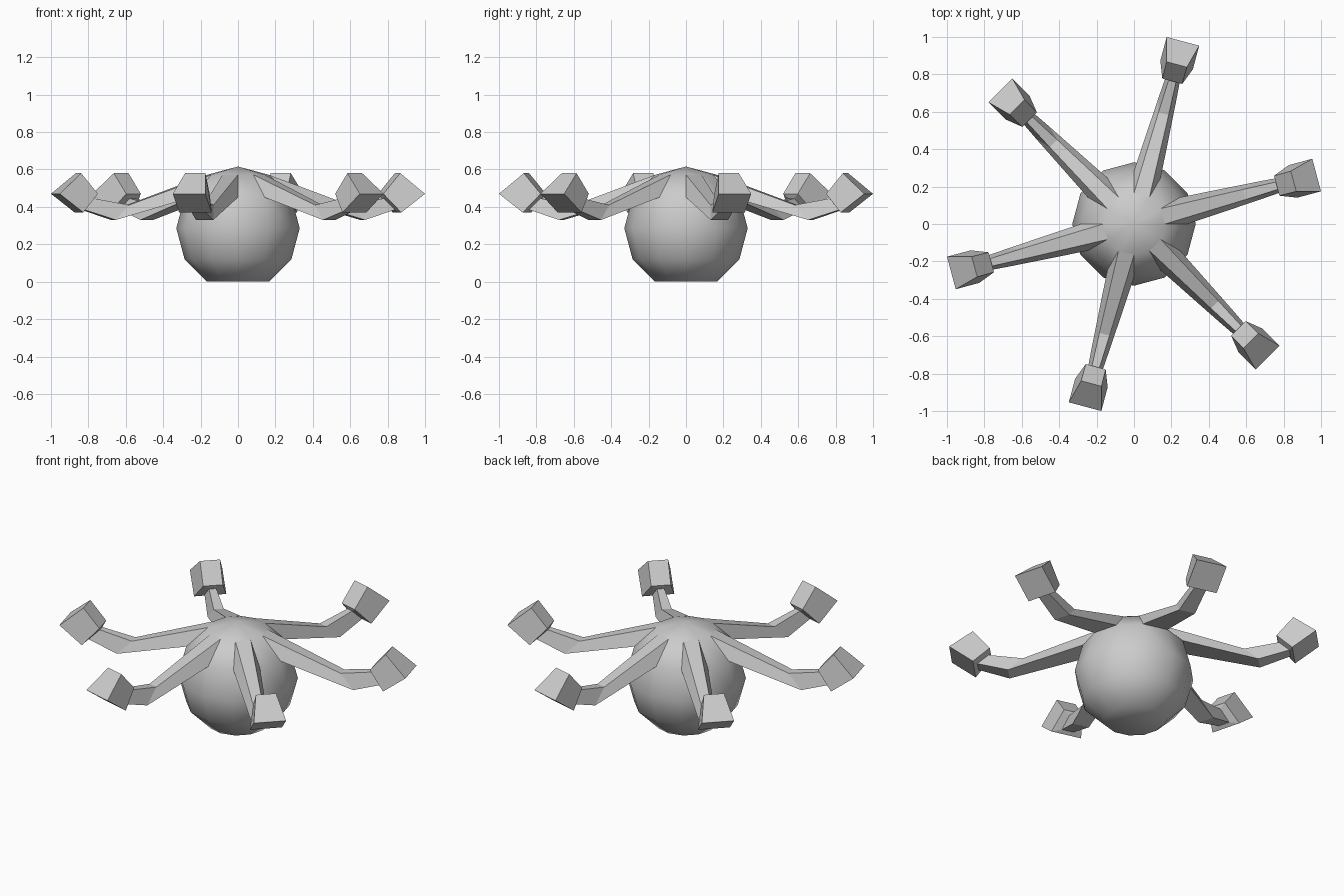
import bpy, bmesh
from math import sin, cos, pi, radians, atan2, degrees
from mathutils import Vector

if "Cube" in bpy.data.objects:
    bpy.data.objects.remove(bpy.data.objects["Cube"])

R = 0.33
CZ = R * cos(radians(30))          # body rests on its flattened lowest ring


def add_object(name, bm):
    bmesh.ops.recalc_face_normals(bm, faces=bm.faces)
    mesh = bpy.data.meshes.new(name)
    bm.to_mesh(mesh)
    bm.free()
    obj = bpy.data.objects.new(name, mesh)
    bpy.context.collection.objects.link(obj)
    return obj


# Body: 12-sided ball, flat base, arm sockets opened in the upper band
bm = bmesh.new()
bmesh.ops.create_uvsphere(bm, u_segments=12, v_segments=6, radius=R)
for v in bm.verts:
    v.co.z = max(v.co.z + CZ, 0)
sockets = []
for f in bm.faces:
    c = f.calc_center_median()
    if 0.46 < c.z < 0.56:
        a = degrees(atan2(c.y, c.x)) - 15
        if abs((a + 30) % 60 - 30) < 5:
            sockets.append(f)
bmesh.ops.delete(bm, geom=sockets, context='FACES')
body = add_object("body", bm)
for p in body.data.polygons:
    p.use_smooth = True

# Arm sections: (upper radius, z, half width), (lower radius, z, half width)
s15 = sin(pi / 12)
c15 = cos(pi / 12)
SECTIONS = [
    ((R * 0.5 * c15, CZ + R * 0.866, R * 0.5 * s15),
     (R * 0.866 * c15, CZ + R * 0.5, R * 0.866 * s15)),      # socket
    ((0.61, 0.41, 0.028), (0.69, 0.33, 0.048)),              # elbow
    ((0.80, 0.445, 0.020), (0.86, 0.385, 0.035)),            # wrist
    ((0.79, 0.47, 0.055), (0.88, 0.37, 0.090)),              # hand base
    ((0.883, 0.58, 0.056), (1.011, 0.47, 0.090)),            # hand end
]


def make_arm(name, angle):
    u = Vector((cos(angle), sin(angle), 0))
    t = Vector((-sin(angle), cos(angle), 0))
    bm = bmesh.new()
    rings = []
    for up, low in SECTIONS:
        corners = [(up, 1), (up, -1), (low, -1), (low, 1)]
        rings.append([bm.verts.new(u * r + t * (w * s) + Vector((0, 0, z)))
                      for (r, z, w), s in corners])
    for a, b in zip(rings, rings[1:]):
        for i in range(4):
            j = (i + 1) % 4
            bm.faces.new((a[i], a[j], b[j], b[i]))
    bm.faces.new(rings[-1])
    return add_object(name, bm)


# Six arms around the body
for k in range(6):
    make_arm(f"arm_{k + 1}", radians(15 + 60 * k))
